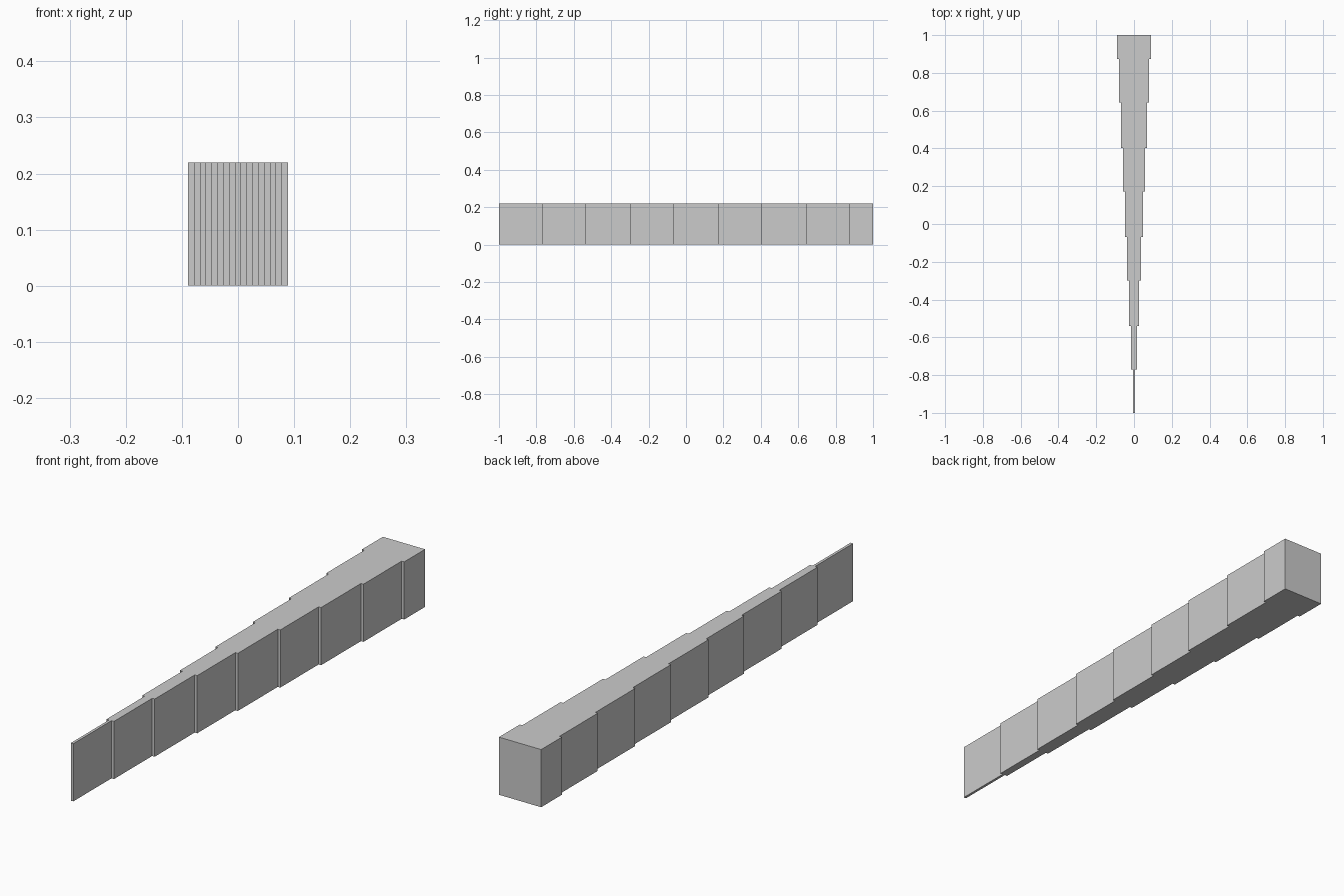
import bpy
import bmesh

if "Cube" in bpy.data.objects:
    bpy.data.objects.remove(bpy.data.objects["Cube"])

# Stepped wedge on a fine unit grid: 191 units long, 17 wide, 21 high
U = 2 / 191
HEIGHT = 21 * U
LENGTHS = [22, 22, 23, 22, 23, 22, 23, 22, 12]

# Right-hand stepped outline, from the thin front tip to the wide back
right = []
y = -1.0
for i, n in enumerate(LENGTHS):
    x = (i + 0.5) * U
    right += [(x, y), (x, y + n * U)]
    y += n * U
outline = right + [(-px, py) for px, py in reversed(right)]

# Extrude the mirrored outline upward into one solid
bm = bmesh.new()
base = bm.faces.new([bm.verts.new((px, py, 0)) for px, py in outline])
top = bmesh.ops.extrude_face_region(bm, geom=[base], use_keep_orig=True)
verts = [g for g in top["geom"] if isinstance(g, bmesh.types.BMVert)]
bmesh.ops.translate(bm, verts=verts, vec=(0, 0, HEIGHT))
bmesh.ops.recalc_face_normals(bm, faces=bm.faces)

mesh = bpy.data.meshes.new("stepped_wedge")
bm.to_mesh(mesh)
bm.free()
bpy.context.collection.objects.link(bpy.data.objects.new("stepped_wedge", mesh))
